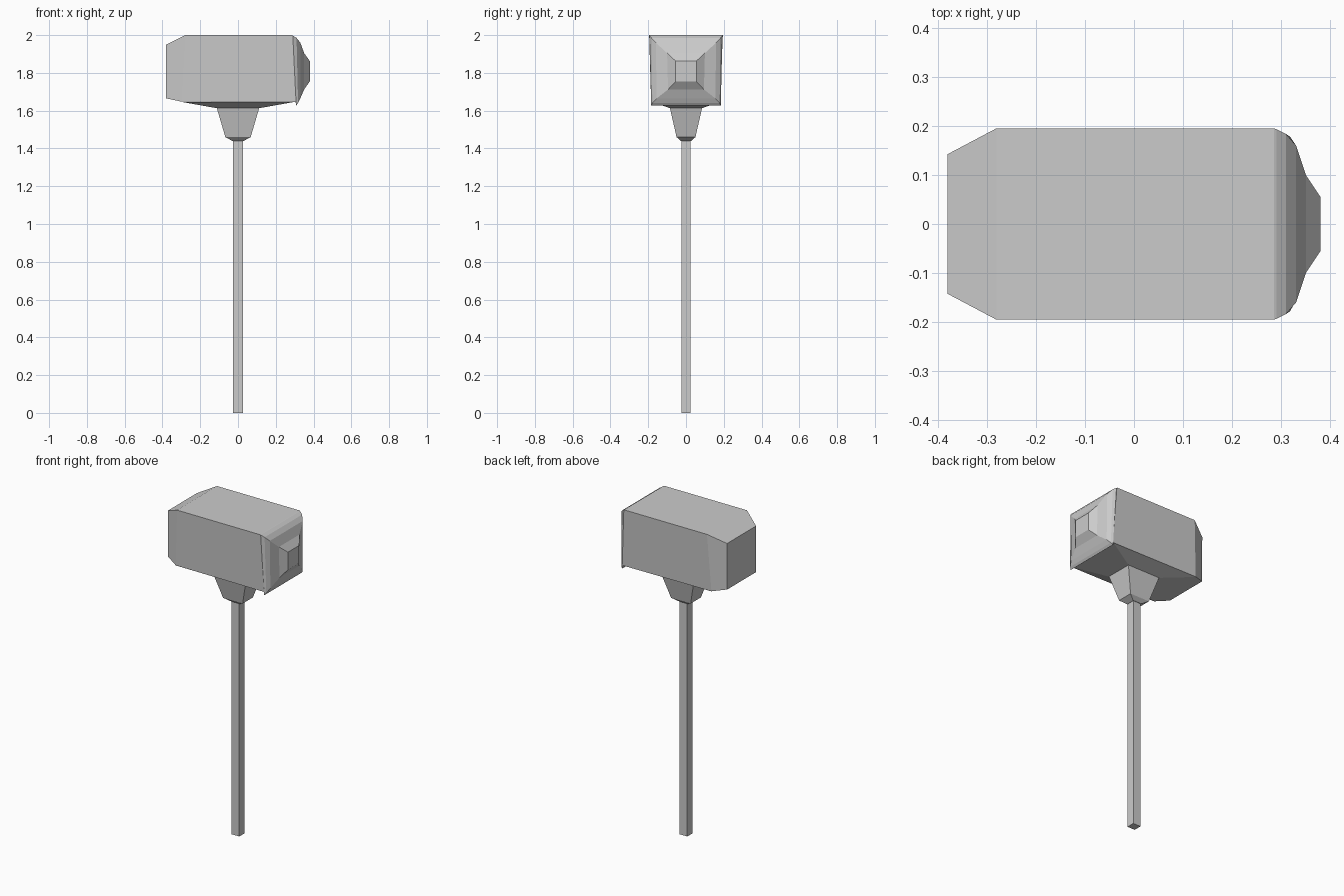
import bpy, bmesh

if "Cube" in bpy.data.objects:
    bpy.data.objects.remove(bpy.data.objects["Cube"])


def loft(name, rings):
    """Skin a list of four-corner rings and cap both ends."""
    bm = bmesh.new()
    loops = [[bm.verts.new(p) for p in ring] for ring in rings]
    for a, b in zip(loops, loops[1:]):
        for i in range(4):
            j = (i + 1) % 4
            bm.faces.new((a[i], a[j], b[j], b[i]))
    bm.faces.new(loops[0])
    bm.faces.new(loops[-1])
    bmesh.ops.recalc_face_normals(bm, faces=bm.faces)
    mesh = bpy.data.meshes.new(name)
    bm.to_mesh(mesh)
    bm.free()
    obj = bpy.data.objects.new(name, mesh)
    bpy.context.collection.objects.link(obj)
    return obj


def head_ring(x_bot, x_top, y_bot, y_top, z_bot, z_top):
    return [(x_bot, -y_bot, z_bot), (x_bot, y_bot, z_bot),
            (x_top, y_top, z_top), (x_top, -y_top, z_top)]


def level_ring(x, y, z):
    return [(-x, -y, z), (x, -y, z), (x, y, z), (-x, y, z)]


# Hammer head: chamfered block with a stepped striking face
loft("hammer_head", [head_ring(*s) for s in (
    (-0.38, -0.38, 0.14, 0.142, 1.665, 1.95),
    (-0.30, -0.28, 0.18, 0.195, 1.648, 2.0),
    (0.305, 0.285, 0.18, 0.195, 1.645, 2.0),
    (0.308, 0.290, 0.184, 0.193, 1.627, 1.998),
    (0.318, 0.310, 0.178, 0.183, 1.640, 1.985),
    (0.33, 0.33, 0.155, 0.16, 1.665, 1.96),
    (0.35, 0.35, 0.095, 0.10, 1.712, 1.905),
    (0.38, 0.38, 0.055, 0.055, 1.755, 1.863),
)])

# Tapered collar flaring into the underside of the head
loft("collar", [level_ring(*s) for s in (
    (0.03, 0.028, 1.44),
    (0.067, 0.05, 1.46),
    (0.112, 0.085, 1.613),
    (0.302, 0.18, 1.647),
)])

# Square handle
loft("handle", [level_ring(0.026, 0.025, 0.0), level_ring(0.026, 0.025, 1.45)])
